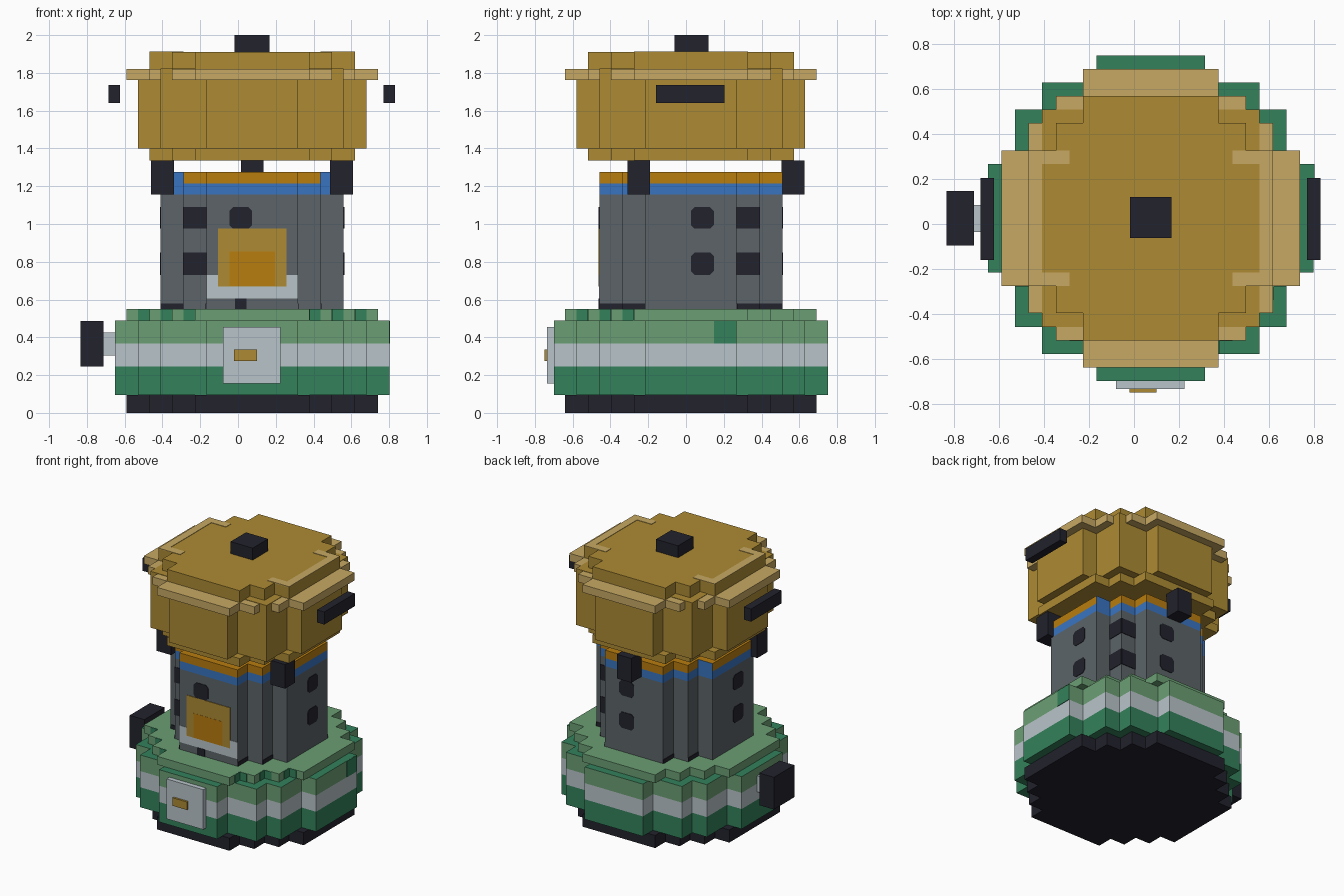
import bpy, bmesh
from mathutils import Vector

if "Cube" in bpy.data.objects:
    bpy.data.objects.remove(bpy.data.objects["Cube"])

U = 0.0605            # step size of the stepped outlines
CX, CY = 0.075, 0.026  # tower axis


def lin(c):
    c /= 255
    return c / 12.92 if c <= 0.04045 else ((c + 0.055) / 1.055) ** 2.4


def material(name, r, g, b):
    m = bpy.data.materials.new(name)
    m.use_nodes = True
    col = (lin(r), lin(g), lin(b), 1)
    m.diffuse_color = col
    m.node_tree.nodes["Principled BSDF"].inputs["Base Color"].default_value = col
    return m


TAN = material("tan", 174, 139, 52)
SAND = material("light sand", 199, 169, 99)
DARK = material("near black", 34, 34, 45)
GREEN = material("dark green", 51, 129, 91)
LEAF = material("light green", 107, 159, 116)
SILVER = material("pale grey", 185, 197, 202)
BLUE = material("blue", 57, 116, 192)
ORANGE = material("orange", 185, 125, 15)
STONE = material("stone grey", 92, 100, 105)


def finish(bm, name, mats):
    bmesh.ops.recalc_face_normals(bm, faces=bm.faces)
    me = bpy.data.meshes.new(name)
    bm.to_mesh(me)
    bm.free()
    for m in mats:
        me.materials.append(m)
    ob = bpy.data.objects.new(name, me)
    bpy.context.collection.objects.link(ob)
    return ob


def stepped(name, corners, z0, z1, *mats, rule=None):
    """Prism whose outline is one quarter of step corners turned four times."""
    bm = bmesh.new()
    pts = list(corners)
    outline = []
    for _ in range(4):
        outline += pts
        pts = [(-y, x) for x, y in pts]
    face = bm.faces.new([bm.verts.new((CX + x * U, CY + y * U, z0)) for x, y in outline])
    new = bmesh.ops.extrude_face_region(bm, geom=[face])["geom"]
    for v in new:
        if isinstance(v, bmesh.types.BMVert):
            v.co.z = z1
    bmesh.ops.recalc_face_normals(bm, faces=bm.faces)
    if rule:
        for f in bm.faces:
            f.material_index = int(rule(f))
    return finish(bm, name, mats)


def box(name, mat, x, y, z, chamfer_axis=None):
    """Box from ranges, with its edges along one axis chamfered on request."""
    bm = bmesh.new()
    bmesh.ops.create_cube(bm, size=1)
    for v in bm.verts:
        v.co = Vector([(a + b) / 2 + c * (b - a) for c, (a, b) in zip(v.co, (x, y, z))])
    if chamfer_axis is not None:
        edges = [e for e in bm.edges
                 if abs((e.verts[0].co - e.verts[1].co).normalized()[chamfer_axis]) > 0.9]
        bmesh.ops.bevel(bm, geom=edges, offset=0.02, segments=1, affect='EDGES')
    return finish(bm, name, [mat])


def span(c, a, b):
    return tuple(sorted((c + a * U, c + b * U)))


def decal(name, mat, axis, depth, lo, hi, z, t=0.004, chamfer=False):
    """Thin plate on a wall that lies depth steps from the axis along x (0) or y (1)."""
    wall = (CX, CY)[axis] + depth * U
    out = (wall - 0.004, wall + t) if depth > 0 else (wall - t, wall + 0.004)
    along = span((CY, CX)[axis], lo, hi)
    x, y = (out, along) if axis == 0 else (along, out)
    return box(name, mat, x, y, z, axis if chamfer else None)


WIDE = [(12, 4), (10, 4), (10, 8), (8, 8), (8, 10), (4, 10), (4, 12)]
RIM = [(11, 5), (9, 5), (9, 7), (7, 7), (7, 9), (5, 9), (5, 11)]
DRUM = [(10, 4), (8, 4), (8, 8), (4, 8), (4, 10)]
CAP = [(9, 5), (7, 5), (7, 7), (5, 7), (5, 9)]
SHAFT = [(8, 4), (6, 4), (6, 6), (4, 6), (4, 8)]

# Base
stepped("base_foot", RIM, 0, 0.095, DARK)
stepped("base_lower_band", WIDE, 0.095, 0.245, GREEN)
stepped("base_middle_band", WIDE, 0.245, 0.367, SILVER)
stepped("base_upper_band", WIDE, 0.367, 0.488, LEAF, GREEN, rule=lambda f: f.normal.z > 0.5)
stepped("base_rim", RIM, 0.488, 0.55, LEAF)
for side in (-1, 1):
    for inner, depth in ((5, 9), (7, 7), (9, 5)):
        decal("rim_front_notch", GREEN, 1, -depth, side * inner, side * (inner + 1), (0.488, 0.549))
for inner, depth in ((5, 9), (7, 7), (9, 5)):
    decal("rim_side_notch", GREEN, 0, depth, -inner, -inner - 1, (0.488, 0.549))
decal("base_side_patch", GREEN, 0, 12, 2, 4, (0.367, 0.487))

# Hatch on the front of the base and wheel on its side
box("base_hatch", SILVER, (-0.08, 0.225), (-0.735, -0.69), (0.155, 0.455))
box("hatch_handle", TAN, (-0.02, 0.1), (-0.75, -0.73), (0.275, 0.335))
box("wheel_axle", SILVER, (-0.72, -0.64), (-0.035, 0.085), (0.305, 0.425))
box("wheel", DARK, (-0.835, -0.713), (-0.095, 0.147), (0.245, 0.487))

# Shaft with coloured bands
stepped("shaft", SHAFT, 0.55, 1.155, STONE)
stepped("shaft_blue_band", SHAFT, 1.155, 1.215, BLUE)
stepped("shaft_orange_band", SHAFT, 1.215, 1.275, ORANGE, BLUE,
        rule=lambda f: abs(f.normal.y) > 0.5
        and abs(f.calc_center_median().x - CX) > 6.5 * U)

# Windows, the same after half a turn
ROWS = ((0.73, 0.85), (0.975, 1.09))
for s in (-1, 1):
    for row in ROWS:
        decal("shaft_side_window", DARK, 0, 8 * s, 0, 2 * s, row, chamfer=True)
        if s > 0 or row[0] > 0.9:
            decal("shaft_window", DARK, 1, 8 * s, 0, 2 * s, row, chamfer=True)
        for axis in (0, 1):
            decal("shaft_corner_window", DARK, axis, 6 * s, 4 * s, 6 * s, row)
    for t in (-1, 1):
        decal("shaft_inner_skirt", DARK, 0, 4 * s, 6 * t, 8 * t, (0.55, 0.58))
        decal("shaft_outer_skirt", DARK, 0, 6 * s, 4 * t, 6 * t, (0.55, 0.58))
    decal("shaft_lobe_skirt", DARK, 1, 4 * s, 6 * s, 8 * s, (0.55, 0.58))

# Doorway on the front of the shaft
decal("door_step", SILVER, 1, -8, -4, 4, (0.605, 0.73), 0.002)
decal("door_panel", TAN, 1, -8, -3, 3, (0.67, 0.975), 0.0045)
decal("door_inset", ORANGE, 1, -8, -2, 2, (0.671, 0.855), 0.0058)
decal("door_drain", DARK, 1, -8, -1.5, -0.5, (0.55, 0.605))

# Struts that carry the head
for x in (-0.46, 0.487):
    box("front_strut", DARK, (x, x + 0.121), (-0.31, -0.19), (1.155, 1.337))
box("back_strut", DARK, (0.015, 0.136), (0.505, 0.628), (1.155, 1.337))

# Head
stepped("head_floor", CAP, 1.337, 1.40, TAN)
stepped("head_drum", DRUM, 1.40, 1.762, TAN)
stepped("head_rim", RIM, 1.762, 1.821, SAND)
box("head_rim_core", TAN, span(CX, -8, 8), span(CY, -8, 8), (1.75, 1.824))
stepped("head_roof", CAP, 1.82, 1.91, TAN)
for s in (-1, 1):
    box("roof_stripe", SAND, span(CX, 8 * s, 9 * s), span(CY, -5, 5), (1.905, 1.913))
    for t in (-1, 1):
        box("roof_stripe_end", SAND, span(CX, 6 * s, 8 * s), span(CY, 4 * t, 5 * t), (1.905, 1.913))
box("roof_knob", DARK, (-0.018, 0.166), (-0.062, 0.12), (1.90, 2.0))
for x in (-0.685, 0.77):
    box("head_side_bar", DARK, (x, x + 0.06), (-0.16, 0.205), (1.64, 1.735))
